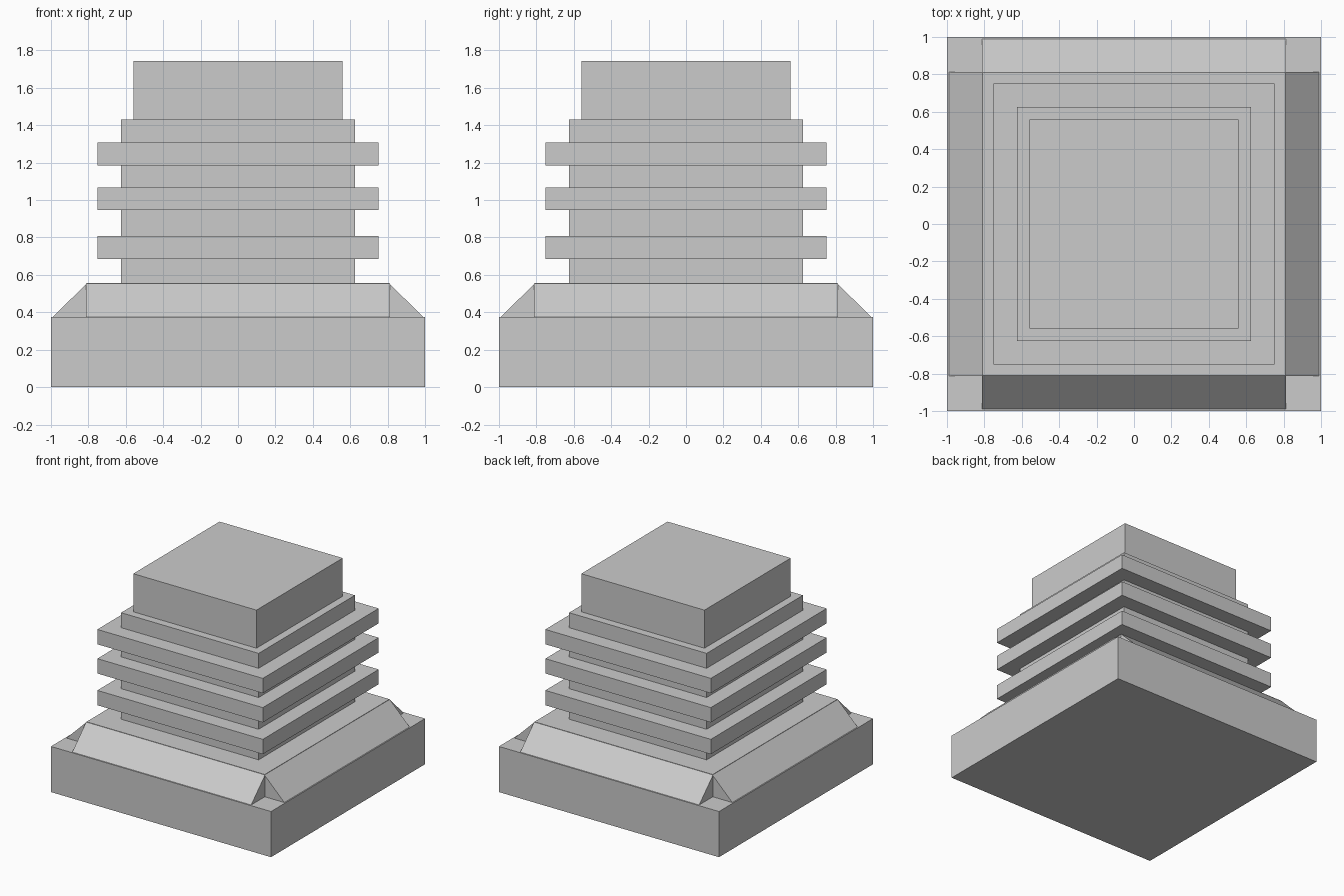
import bpy, bmesh
from math import pi
from mathutils import Matrix

if "Cube" in bpy.data.objects:
    bpy.data.objects.remove(bpy.data.objects["Cube"])


def finish(name, bm):
    bmesh.ops.recalc_face_normals(bm, faces=bm.faces)
    mesh = bpy.data.meshes.new(name)
    bm.to_mesh(mesh)
    bm.free()
    obj = bpy.data.objects.new(name, mesh)
    bpy.context.collection.objects.link(obj)
    return obj


def slab(name, half, z0, z1):
    """Square block centred on the z axis."""
    bm = bmesh.new()
    size = Matrix.Diagonal((2 * half, 2 * half, z1 - z0, 1))
    bmesh.ops.create_cube(bm, size=1, matrix=Matrix.Translation((0, 0, (z0 + z1) / 2)) @ size)
    return finish(name, bm)


def wedge(name, angle):
    """Triangular prism leaning against one side of the raised plinth."""
    bm = bmesh.new()
    profile = [(-0.81, 0.375), (-0.99, 0.375), (-0.81, 0.553)]
    face = bm.faces.new([bm.verts.new((-0.813, y, z)) for y, z in profile])
    ext = bmesh.ops.extrude_face_region(bm, geom=[face], use_keep_orig=True)
    verts = [v for v in ext["geom"] if isinstance(v, bmesh.types.BMVert)]
    bmesh.ops.translate(bm, verts=verts, vec=(1.626, 0, 0))
    bmesh.ops.rotate(bm, verts=bm.verts, matrix=Matrix.Rotation(angle, 3, 'Z'))
    return finish(name, bm)


# Base and raised plinth
slab("base", 1.0, 0, 0.375)
slab("plinth", 0.81, 0.375, 0.556)

# Sloped skirts on the four sides, leaving the corners open
for i, side in enumerate(("front", "right", "back", "left")):
    wedge(side + "_skirt", i * pi / 2)

# Column with three projecting fins
slab("column", 0.625, 0.556, 1.431)
for i, z in enumerate((0.685, 0.946, 1.186)):
    slab(f"fin_{i + 1}", 0.752, z, z + 0.122)

# Top block
slab("top_block", 0.56, 1.431, 1.744)
